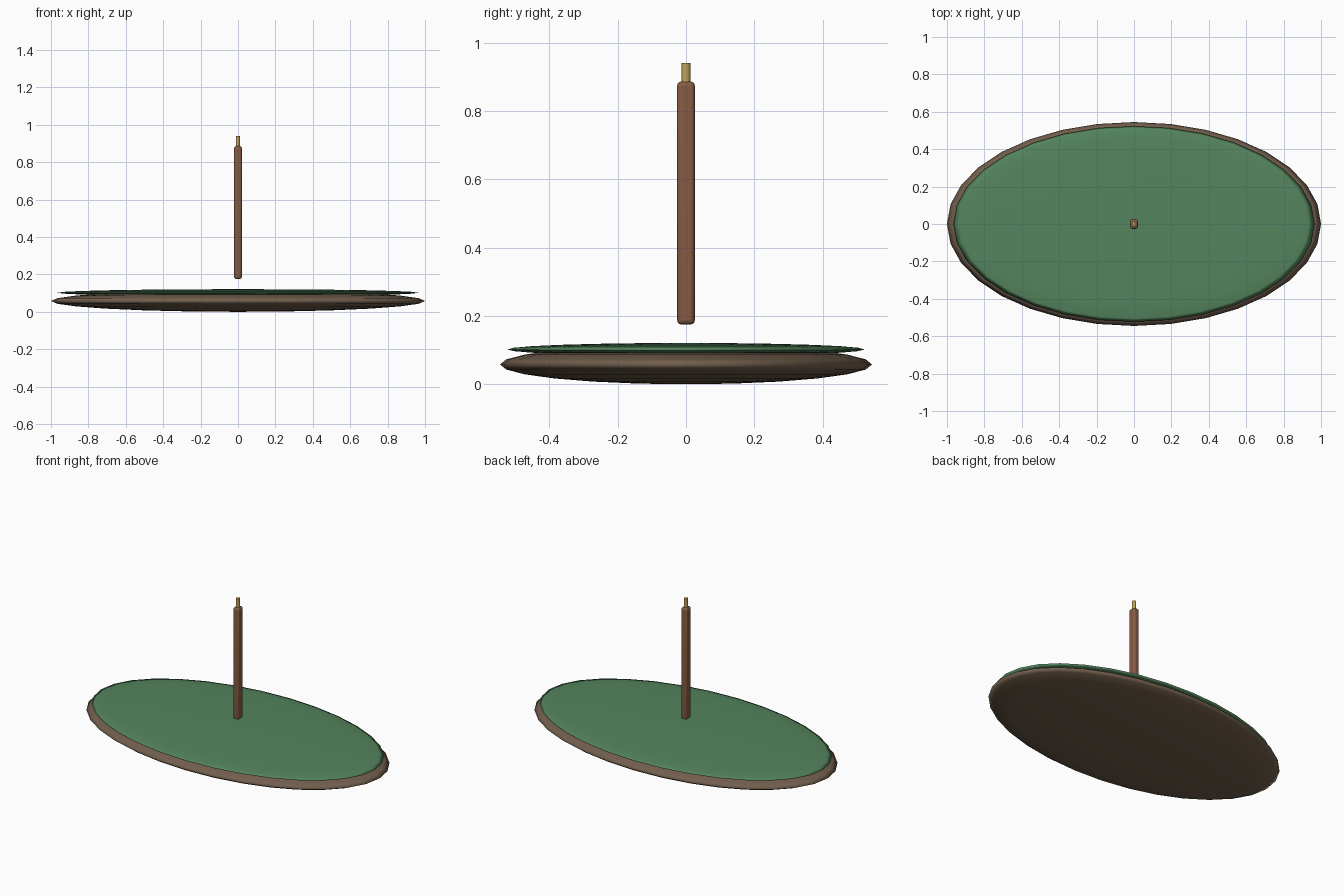
import bpy
import math

if "Cube" in bpy.data.objects:
    bpy.data.objects.remove(bpy.data.objects["Cube"])


def material(name, rgb):
    m = bpy.data.materials.new(name)
    m.diffuse_color = (*rgb, 1)
    m.use_nodes = True
    m.node_tree.nodes["Principled BSDF"].inputs["Base Color"].default_value = m.diffuse_color
    return m


earth = material("earth brown", (0.17, 0.115, 0.075))
grass = material("grass green", (0.09, 0.235, 0.11))
wood = material("wood brown", (0.24, 0.105, 0.055))
brass = material("brass yellow", (0.55, 0.36, 0.10))


def finish(name, mat, size, angle=None):
    ob = bpy.context.object
    ob.name = name
    ob.scale = size
    bpy.ops.object.transform_apply(location=False, rotation=False, scale=True)
    ob.data.materials.append(mat)
    if angle is None:
        bpy.ops.object.shade_smooth()
    else:
        bpy.ops.object.shade_smooth_by_angle(angle=math.radians(angle))
    return ob


def flat_dome(name, mat, radii, z):
    bpy.ops.mesh.primitive_uv_sphere_add(segments=32, ring_count=12, radius=1, location=(0, 0, z))
    return finish(name, mat, radii)


# Oval ground base with a thin lawn on top
flat_dome("ground_base", earth, (1.0, 0.545, 0.058), 0.058)
flat_dome("lawn", grass, (0.965, 0.523, 0.019), 0.102)

# Upright post with rounded edges
bpy.ops.mesh.primitive_cube_add(size=1, location=(0, 0, 0.531))
post = finish("post", wood, (0.042, 0.052, 0.712), 40)
bevel = post.modifiers.new("rounded_edges", 'BEVEL')
bevel.width = 0.013
bevel.segments = 3

# Narrow metal tip
bpy.ops.mesh.primitive_cylinder_add(vertices=12, radius=1, depth=1, location=(0, 0, 0.908))
finish("post_tip", brass, (0.012, 0.013, 0.066), 40)
